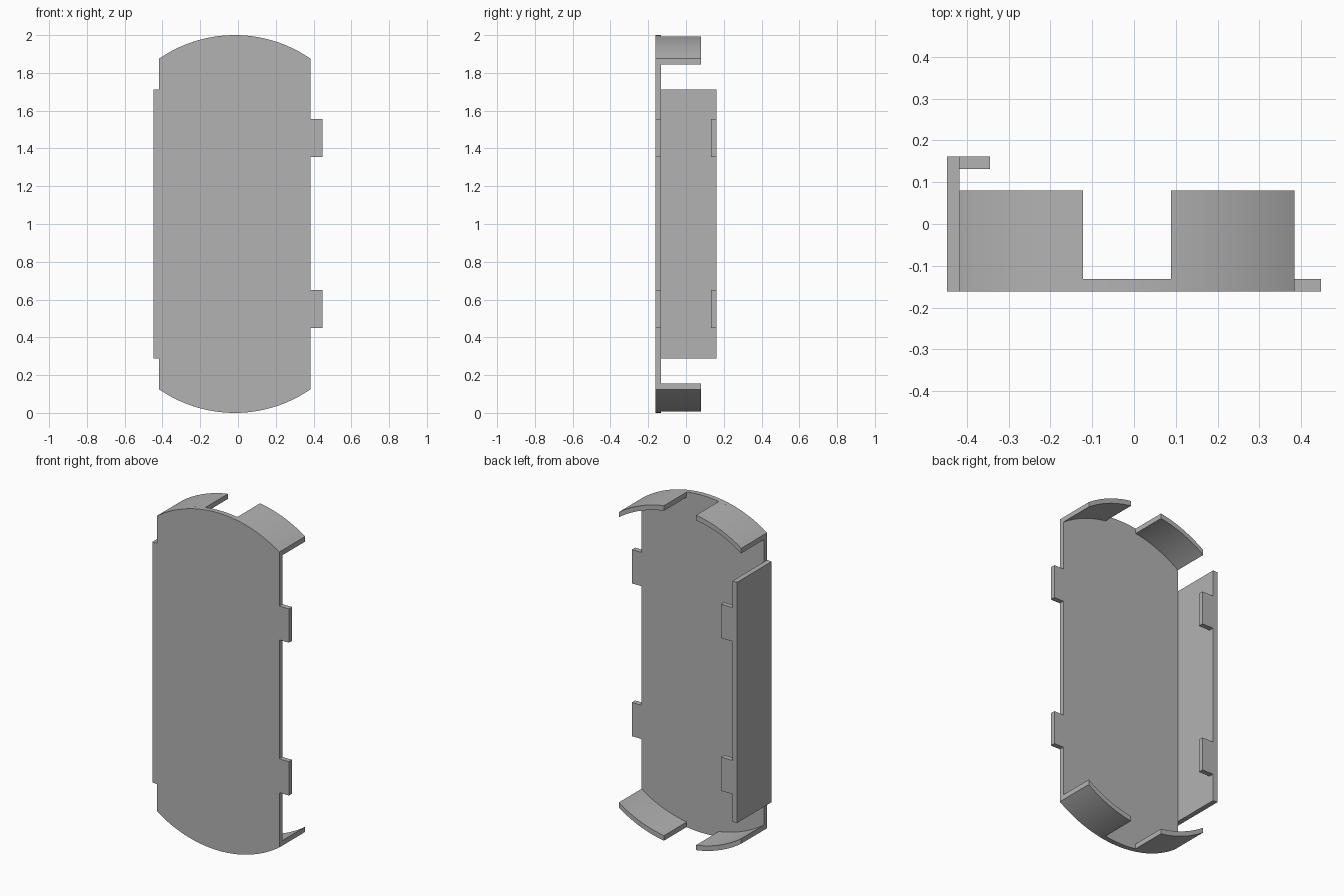
import bpy, bmesh, math

cube = bpy.data.objects.get("Cube")
if cube:
    bpy.data.objects.remove(cube, do_unlink=True)

grey = bpy.data.materials.new("plain grey")
grey.use_nodes = True
colour = (0.45, 0.45, 0.45, 1)
grey.diffuse_color = colour
grey.node_tree.nodes["Principled BSDF"].inputs["Base Color"].default_value = colour

T = 0.03                              # sheet thickness
LEFT, RIGHT = -0.418, 0.384           # plate sides
FRONT, BACK = -0.162, 0.162           # overall depth
MID = (LEFT + RIGHT) / 2
HALF = (RIGHT - LEFT) / 2
SAG = 0.125                           # rise of the end arcs
RADIUS = (HALF ** 2 + SAG ** 2) / (2 * SAG)


def prism(name, outline, y0, y1):
    """Extrude an (x, z) outline from y0 to y1."""
    bm = bmesh.new()
    face = bm.faces.new([bm.verts.new((x, y0, z)) for x, z in outline])
    grown = bmesh.ops.extrude_face_region(bm, geom=[face])["geom"]
    moved = [v for v in grown if isinstance(v, bmesh.types.BMVert)]
    bmesh.ops.translate(bm, verts=moved, vec=(0, y1 - y0, 0))
    bmesh.ops.recalc_face_normals(bm, faces=bm.faces)
    mesh = bpy.data.meshes.new(name)
    bm.to_mesh(mesh)
    bm.free()
    mesh.materials.append(grey)
    obj = bpy.data.objects.new(name, mesh)
    bpy.context.collection.objects.link(obj)
    bpy.ops.object.select_all(action="DESELECT")
    obj.select_set(True)
    bpy.context.view_layer.objects.active = obj
    bpy.ops.object.shade_smooth_by_angle(angle=math.radians(30))
    return obj


def box(name, x0, x1, y0, y1, z0, z1):
    return prism(name, [(x0, z0), (x1, z0), (x1, z1), (x0, z1)], y0, y1)


def arc(x0, x1, steps):
    """Points along the top end arc."""
    xs = [x0 + (x1 - x0) * i / steps for i in range(steps + 1)]
    return [(x, 2 - RADIUS + math.sqrt(RADIUS ** 2 - (x - MID) ** 2)) for x in xs]


def flip(points):
    return [(x, 2 - z) for x, z in points]


# Main plate with curved ends
top = arc(LEFT, RIGHT, 48)
prism("front_plate", top + flip(top)[::-1], FRONT, FRONT + T)

# Four curved flanges folded back from the ends
for side, x0, x1 in (("right", LEFT, -0.122), ("left", 0.088, RIGHT)):
    outer = arc(x0, x1, 18)
    band = outer + [(x, z - T) for x, z in reversed(outer)]
    prism("top_flange_" + side, band, FRONT + T, 0.08)
    prism("bottom_flange_" + side, flip(band), FRONT + T, 0.08)

# Long side wall
box("side_wall", LEFT - T, LEFT, FRONT, BACK, 0.287, 1.713)

# Paired tabs on the plate edge and on the wall's rear edge
for level, z in (("lower", 0.45), ("upper", 1.355)):
    box("plate_tab_" + level, RIGHT, 0.447, FRONT, FRONT + T, z, z + 0.2)
    box("wall_tab_" + level, LEFT, -0.344, BACK - T, BACK, z, z + 0.2)
